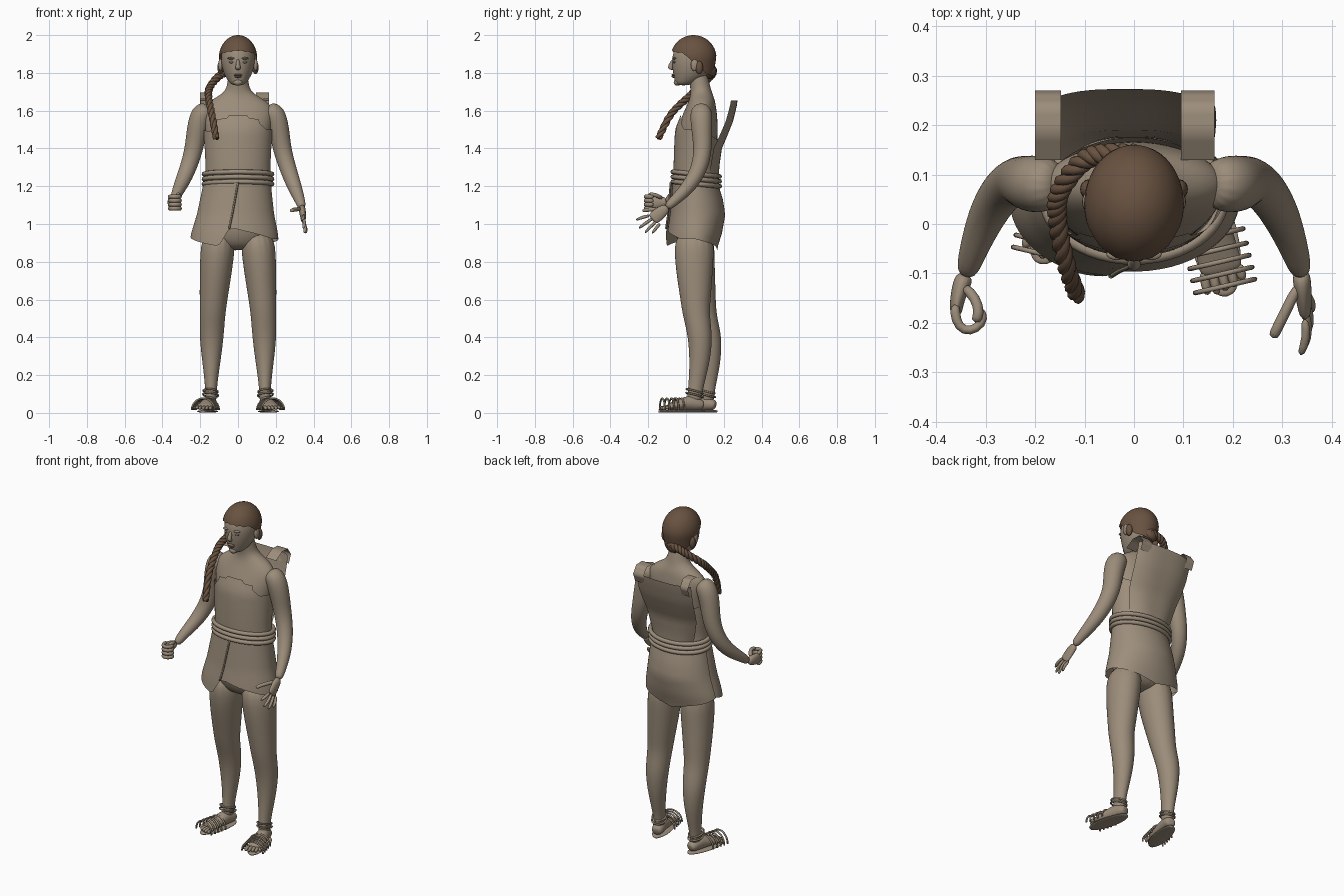
import bpy, bmesh
from math import sin, cos, pi, radians, sqrt, degrees
from mathutils import Vector

if "Cube" in bpy.data.objects:
    bpy.data.objects.remove(bpy.data.objects["Cube"], do_unlink=True)


def material(name, color):
    m = bpy.data.materials.new(name)
    m.use_nodes = True
    m.diffuse_color = (*color, 1)
    m.node_tree.nodes["Principled BSDF"].inputs["Base Color"].default_value = (*color, 1)
    return m


SKIN = material("tan_skin", (0.33, 0.265, 0.195))
CLOTH = material("tan_cloth", (0.335, 0.27, 0.2))
HAIR = material("brown_hair", (0.14, 0.085, 0.052))
LIPS = material("dull_lips", (0.24, 0.16, 0.125))
EYES = material("grey_eyes", (0.2, 0.17, 0.14))


def finish(name, bm, mat, subsurf=0, smooth=True, closed=True):
    bmesh.ops.remove_doubles(bm, verts=bm.verts, dist=1e-5)
    if closed:
        bmesh.ops.recalc_face_normals(bm, faces=bm.faces)
    mesh = bpy.data.meshes.new(name)
    bm.to_mesh(mesh)
    bm.free()
    mesh.materials.append(mat)
    for p in mesh.polygons:
        p.use_smooth = smooth
    ob = bpy.data.objects.new(name, mesh)
    bpy.context.collection.objects.link(ob)
    if subsurf:
        mod = ob.modifiers.new("smooth", "SUBSURF")
        mod.levels = mod.render_levels = subsurf
    return ob


def tube(name, rings, mat=SKIN, ref=None, sides=14, sub=2):
    """Rings are (x, y, z, width, depth); without ref they lie level."""
    bm, loops = bmesh.new(), []
    pts = [Vector(r[:3]) for r in rings]
    for i, r in enumerate(rings):
        a, b = Vector((1, 0, 0)), Vector((0, 1, 0))
        if ref:
            t = (pts[min(i + 1, len(pts) - 1)] - pts[max(i - 1, 0)]).normalized()
            a = Vector(ref).cross(t).normalized()
            b = t.cross(a)
        loops.append([bm.verts.new(pts[i] + a * r[3] * cos(k * 2 * pi / sides)
                      + b * r[-1] * sin(k * 2 * pi / sides)) for k in range(sides)])
    for p, q in zip(loops, loops[1:]):
        for k in range(sides):
            n = (k + 1) % sides
            bm.faces.new((p[k], p[n], q[n], q[k]))
    bm.faces.new(loops[0])
    bm.faces.new(loops[-1])
    return finish(name, bm, mat, sub)


def sheet(name, nu, nv, f, mat=CLOTH):
    """Open cloth surface from f(u, v); the outside faces along u x v."""
    bm = bmesh.new()
    g = [[bm.verts.new(f(i / nu, j / nv)) for j in range(nv + 1)] for i in range(nu + 1)]
    for i in range(nu):
        for j in range(nv):
            bm.faces.new((g[i][j], g[i + 1][j], g[i + 1][j + 1], g[i][j + 1]))
    return finish(name, bm, mat, closed=False)


def blob(name, loc, size, mat=SKIN):
    bm = bmesh.new()
    bmesh.ops.create_uvsphere(bm, u_segments=16, v_segments=10, radius=1)
    for v in bm.verts:
        v.co = Vector(loc) + Vector([a * b for a, b in zip(v.co, size)])
    return finish(name, bm, mat)


def cord(name, pts, r, mat=CLOTH, cyclic=False):
    c = bpy.data.curves.new(name, "CURVE")
    c.dimensions, c.bevel_depth, c.bevel_resolution, c.use_fill_caps = "3D", r, 2, True
    s = c.splines.new("POLY")
    s.points.add(len(pts) - 1)
    for p, q in zip(s.points, pts):
        p.co = (*q, 1)
    s.use_cyclic_u = cyclic
    tmp = bpy.data.objects.new(name, c)
    bm = bmesh.new()
    bm.from_mesh(bpy.data.meshes.new_from_object(tmp))
    bpy.data.objects.remove(tmp)
    return finish(name, bm, mat)


def interp(x, table):
    """Linear lookup in rows (key, value, ...) with rising keys."""
    for p, q in zip(table, table[1:]):
        if x <= q[0]:
            t = max(0, (x - p[0]) / (q[0] - p[0]))
            return [a + (b - a) * t for a, b in zip(p[1:], q[1:])]
    return list(table[-1][1:])


# Torso and neck: height, depth centre, half width, half depth
TORSO = [(.86, .05, .10, .06), (.92, .05, .165, .105), (1.0, .06, .185, .13), (1.1, .06, .18, .125),
         (1.2, .055, .168, .112), (1.3, .05, .163, .108), (1.4, .055, .168, .11),
         (1.5, .06, .175, .11), (1.57, .072, .19, .095), (1.62, .08, .185, .08),
         (1.66, .085, .14, .068), (1.69, .082, .08, .058), (1.73, .075, .055, .053),
         (1.82, .055, .052, .052)]
tube("torso", [(0, c, z, w, d) for z, c, w, d in TORSO], sides=20)

# Head and face
HEAD = [(1.733, -.015, .032, .04), (1.76, .01, .056, .07), (1.8, .03, .078, .1), (1.85, .038, .09, .114),
        (1.9, .04, .091, .113), (1.95, .04, .072, .09), (1.978, .04, .04, .055)]
tube("head", [(0, c, z, w, d) for z, c, w, d in HEAD], sides=20)
tube("nose", [(0, -.065, 1.875, .008, .008), (0, -.078, 1.85, .01, .012),
              (0, -.085, 1.825, .016, .015), (0, -.072, 1.815, .012, .008)], sides=10)
blob("upper_lip", (0, -.066, 1.789, ), (.022, .012, .006), LIPS)
blob("lower_lip", (0, -.064, 1.78), (.018, .013, .006), LIPS)
blob("chin", (0, -.045, 1.75), (.025, .02, .018))
for s, side in ((1, "left"), (-1, "right")):
    blob(side + "_eye", (s * .033, -.06, 1.857), (.014, .009, .007), EYES)
    blob(side + "_brow", (s * .034, -.061, 1.877), (.022, .012, .006))
    blob(side + "_ear", (s * .093, .045, 1.842), (.012, .02, .033))
    blob(side + "_ear_hair", (s * .093, .07, 1.828), (.016, .02, .035), HAIR)

# Hair cap with a scalloped front edge
CAP_EDGE = [(0, 1.85), (35, 1.8), (90, 1.77), (145, 1.8), (180, 1.85), (205, 1.9),
            (270, 1.915), (335, 1.9), (360, 1.85)]


def cap(u, v):
    low = interp(u * 360, CAP_EDGE)[0] + (.006 * abs(sin(u * 16 * pi)) if u > .5 else 0)
    z = low + (2 - low) * sin(v * pi / 2)
    k = sqrt(max(0, 1 - ((z - 1.88) / .12) ** 2)) if z > 1.88 else 1 - (1.88 - z) * 1.6
    return (.101 * k * cos(u * 2 * pi), .04 + .121 * k * sin(u * 2 * pi), z)


sheet("hair_cap", 64, 14, cap, HAIR)
blob("hair_knot", (-.01, .125, 1.81), (.045, .035, .04), HAIR)

# Braid: three strands wound about a path over the right shoulder
PATH = [Vector(p) for p in ((0, .14, 1.82), (-.09, .135, 1.79), (-.148, .07, 1.725), (-.155, .01, 1.67),
                            (-.138, -.08, 1.58), (-.115, -.145, 1.455))]


def along(t):
    i = min(int(t), len(PATH) - 2)
    f = t - i
    a, b, c, d = (PATH[max(0, min(len(PATH) - 1, i + k))] for k in (-1, 0, 1, 2))
    return .5 * (2 * b + (c - a) * f + (2 * a - 5 * b + 4 * c - d) * f * f + (3 * b - a - 3 * c + d) * f ** 3)


for k in range(3):
    pts = []
    for i in range(151):
        t = i / 30
        d = (along(min(t + .02, 5)) - along(max(t - .02, 0))).normalized()
        a = d.cross(Vector((1, .3, .2))).normalized()
        ang = t * 8 + k * 2 * pi / 3
        pts.append(along(t) + (a * cos(ang) + d.cross(a) * sin(ang)) * (.0115 - t * .0008))
    cord("braid_strand", pts, .0115, HAIR)

# Arms
for s, side in ((1, "left"), (-1, "right")):
    up = 0 if s > 0 else .03
    arm = [(.15, .08, 1.615, .045), (.195, .08, 1.59, .062), (.218, .083, 1.5, .056), (.232, .09, 1.4, .05),
           (.262, .075, 1.3, .046), (.298, .02, 1.2 + up / 2, .04), (.328, -.06, 1.125 + up, .028),
           (.34, -.105, 1.085 + up, .022)]
    tube(side + "_arm", [(s * x, y, z, r, r) for x, y, z, r in arm], ref=(1, 0, 0))


def finger(name, pts, r=.0095, ref=(1, 0, 0)):
    tube(name, [(*p, r if i < len(pts) - 1 else r * .75, r) for i, p in enumerate(pts)],
         ref=ref, sides=8, sub=1)


# Open left hand
tube("left_palm", [(.337, -.095, 1.09, .022, .02), (.342, -.13, 1.065, .034, .018),
                   (.345, -.165, 1.035, .036, .015), (.347, -.18, 1.022, .03, .012)], ref=(1, 0, 0))
for i, tip in enumerate(((.336, -.268, 1.02), (.345, -.252, .975), (.352, -.22, .95), (.358, -.18, .948))):
    base = Vector((.345, -.19 + i * .018, 1.045 - i * .014))
    mid = (base + Vector(tip)) / 2 + Vector((.01, 0, .004))
    finger("left_finger", [base, mid, Vector(tip)])
finger("left_thumb", [(.335, -.12, 1.08), (.31, -.17, 1.078), (.29, -.21, 1.075), (.28, -.232, 1.068)], .012)

# Curled right hand
tube("right_palm", [(-.34, -.1, 1.117, .022, .02), (-.352, -.13, 1.117, .03, .018),
                    (-.36, -.165, 1.115, .036, .014), (-.36, -.185, 1.115, .03, .012)], ref=(1, 0, 0))
for i in range(4):
    z = 1.082 + i * .021
    finger("right_finger", [(-.362, -.16, z), (-.362, -.195, z), (-.345, -.218, z), (-.318, -.213, z),
                            (-.302, -.19, z), (-.313, -.17, z)], .0115, (0, 0, 1))
finger("right_thumb", [(-.345, -.125, 1.135), (-.32, -.15, 1.15), (-.312, -.18, 1.158), (-.322, -.2, 1.155)], .012)

# Legs, feet and sandals; the right leg stands further back
LEG = [(.10, .045, .97, .095, .11), (.113, .042, .8, .091, .105), (.128, .05, .62, .077, .084),
       (.135, .052, .52, .068, .072), (.14, .078, .4, .066, .066), (.141, .072, .25, .046, .053),
       (.143, .048, .12, .029, .038), (.143, .045, .05, .033, .042)]
FOOT = [(-.05, .038, .022, .02), (-.035, .042, .034, .03), (.02, .055, .036, .045),
        (.08, .043, .042, .03), (.13, .033, .046, .018), (.15, .03, .042, .013)]
for s, side in ((1, "left"), (-1, "right")):
    shift = [(.12, 0 if s > 0 else .065), (.4, 0 if s > 0 else .05), (.85, 0)]
    tube(side + "_leg", [(s * x, y + interp(z, shift)[0], z, a, b) for x, y, z, a, b in LEG], sides=16)
    ankle = Vector((s * .145, .045 if s > 0 else .11, 0))
    fwd = Vector((s * .23, -1, 0)).normalized()
    out = Vector((-fwd.y, fwd.x, 0))

    def at(f, o, z):
        return ankle + fwd * f + out * o + Vector((0, 0, z))

    tube(side + "_foot", [(*at(f, 0, z), a, b) for f, z, a, b in FOOT], ref=(0, 0, 1))
    for k in range(5):
        o = s * (k - 2) * -.018
        end = .19 - abs(3 - k) * .004 - (.012 if k == 0 else 0)
        finger(side + "_toe", [at(.135, o, .03), at(.165, o * 1.05, .028), at(end, o * 1.05, .022)], .011, (0, 0, 1))
    tube(side + "_sole", [(*at(f, 0, .008), max(.006, .053 * sqrt(1 - ((f - .07) / .13) ** 2)), .007)
                          for f in (-.058, -.045, -.02, .03, .1, .15, .18, .197)], CLOTH, ref=(0, 0, 1), sub=1)
    for f in (.07, .1, .125, .15, .175):
        cord(side + "_strap", [at(f, .062 * cos(radians(a)), .015 + .062 * sin(radians(a)))
                               for a in range(0, 181, 15)], .005)
    for z, r in ((.095, .04), (.115, .038)):
        cord(side + "_ankle_strap", [at(r * 1.15 * cos(k * pi / 8), r * sin(k * pi / 8), z + .012 * cos(k * pi / 8))
                                     for k in range(16)], .005, cyclic=True)

# Strapless tunic with a stepped front edge
TOP_EDGE = [(0, 1.5), (60, 1.45), (120, 1.45), (180, 1.5), (215, 1.49), (232, 1.53), (236, 1.555), (252, 1.56),
            (254, 1.575), (286, 1.575), (288, 1.56), (304, 1.555), (308, 1.53), (325, 1.5), (360, 1.5)]


def tunic(u, v):
    z = 1.19 + v * (interp(u * 360, TOP_EDGE)[0] - 1.19)
    c, w, d = interp(z, TORSO)
    return ((w + .008) * cos(u * 2 * pi), c + (d + .008) * sin(u * 2 * pi), z)


sheet("tunic", 90, 12, tunic)

# Loose back panel and its two shoulder straps
BACK = [(1.2, .172, .12), (1.3, .176, .145), (1.4, .19, .165), (1.47, .22, .175), (1.54, .248, .18),
        (1.62, .268, .182), (1.655, .273, .182)]


def back(u, v):
    z, k = 1.2 + v * .455, 1 - 2 * u
    y, w = interp(z, BACK)
    return (-.018 * v + k * w, y - (.05 - .015 * v) * abs(k) ** 3, z)


sheet("back_panel", 24, 16, back)
STRAP = [(0, .25, 1.6), (.25, .27, 1.65), (.5, .24, 1.693), (.75, .185, 1.695), (1, .13, 1.662)]
for name, x0, w in (("left_shoulder_strap", .163, .068), ("right_shoulder_strap", -.148, .052)):
    sheet(name, 4, 12, lambda u, v: (x0 - u * w, *interp(v, STRAP)))

# Wrapped skirt: half width, front and back reach by height
SKIRT = [(.87, .235, .155, .115), (.95, .225, .15, .14), (1.05, .2, .135, .158), (1.13, .187, .128, .145),
         (1.22, .173, .12, .118)]
HEM = [(0, .92), (60, .885), (90, .86), (120, .89), (180, .935), (270, .975), (330, .92), (360, .92)]
FLAP_HEM = [(170, .94), (190, .925), (245, .885), (250, .89), (262, .975)]


def skirt_point(deg, v, hem, grow):
    low = interp(deg, hem)[0]
    z = low + v * (1.22 - low)
    w, f, b = interp(z, SKIRT)
    a = radians(deg)
    return (-.015 * (1 - v) + (w + grow) * cos(a), .05 + ((b if sin(a) > 0 else f) + grow) * sin(a), z)


sheet("skirt", 60, 12, lambda u, v: skirt_point(u * 360, v, HEM, 0))
sheet("skirt_flap", 24, 12, lambda u, v: skirt_point(170 + u * (92 + 8 * v), v, FLAP_HEM + [(270, .975)], .009))
cord("flap_edge", [skirt_point(262 + 8 * k / 10, k / 10, [(0, .975), (360, .975)], .011) for k in range(11)], .005)

# Rope belt
for i in range(3):
    cord("belt_rope", [(.18 * cos(k * pi / 24), .054 + .124 * sin(k * pi / 24),
                        1.212 + i * .026 - .012 * sin(k * pi / 24)) for k in range(48)], .0125, cyclic=True)
